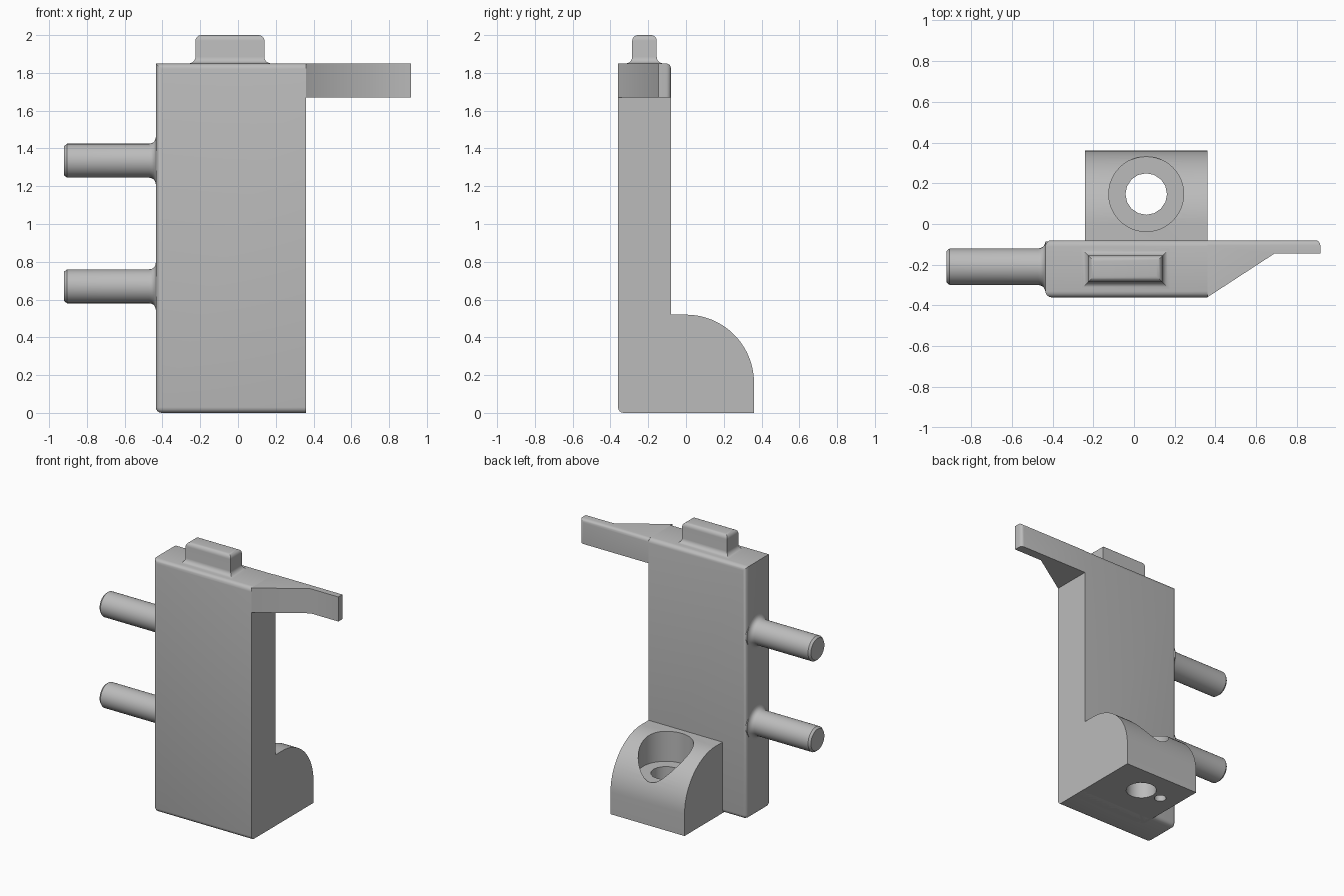
import bpy, bmesh, math
from mathutils import Matrix

cube = bpy.data.objects.get("Cube")
if cube:
    bpy.data.objects.remove(cube, do_unlink=True)

GREY = (0.5, 0.5, 0.5, 1)
grey = bpy.data.materials.new("plain grey")
grey.use_nodes = True
grey.diffuse_color = GREY
grey.node_tree.nodes["Principled BSDF"].inputs["Base Color"].default_value = GREY


def finish(name, bm, angle=35):
    bmesh.ops.recalc_face_normals(bm, faces=bm.faces)
    mesh = bpy.data.meshes.new(name)
    bm.to_mesh(mesh)
    bm.free()
    mesh.materials.append(grey)
    obj = bpy.data.objects.new(name, mesh)
    bpy.context.collection.objects.link(obj)
    smooth(obj, angle)
    return obj


def smooth(obj, angle=35):
    bpy.ops.object.select_all(action='DESELECT')
    obj.select_set(True)
    bpy.context.view_layer.objects.active = obj
    bpy.ops.object.shade_smooth_by_angle(angle=math.radians(angle))


def loft(rings):
    """Skin a list of closed rings and cap both ends."""
    bm = bmesh.new()
    loops = [[bm.verts.new(p) for p in ring] for ring in rings]
    n = len(loops[0])
    for a, b in zip(loops, loops[1:]):
        for i in range(n):
            j = (i + 1) % n
            bm.faces.new((a[i], a[j], b[j], b[i]))
    bm.faces.new(loops[0][::-1])
    bm.faces.new(loops[-1])
    return bm


def round_edges(bm, rule, radius):
    edges = [e for e in bm.edges if rule(*[v.co for v in e.verts])]
    bmesh.ops.bevel(bm, geom=edges, offset=radius, segments=4, profile=0.5,
                    affect='EDGES')


def arc(radius, start, end, steps):
    for i in range(steps + 1):
        t = math.radians(start + (end - start) * i / steps)
        yield radius * math.cos(t), radius * math.sin(t)


X0, X1 = -0.435, 0.36       # body sides
FRONT, BACK = -0.36, -0.08  # body front and back
TOP = 1.85

# Main upright block, rounded everywhere but its +x side and its -x top edge
plan = [(X0, FRONT), (X1, FRONT), (X1, BACK), (X0, BACK)]
body = loft([[(x, y, z) for x, y in plan] for z in (0, TOP)])


def rounded(a, b):
    on_plain_side = min(a.x, b.x) > X1 - 0.01
    on_side_top = max(a.x, b.x) < X0 + 0.01 and min(a.z, b.z) > TOP - 0.01
    return not (on_plain_side or on_side_top)


round_edges(body, rounded, 0.03)
finish("body", body)

# Tapered side arm with a rounded back top edge and tip
plan = [(X1, FRONT), (0.69, -0.145), (0.915, -0.145), (0.915, BACK), (X1, BACK)]
arm = loft([[(x, y, z) for x, y in plan] for z in (1.67, TOP)])
round_edges(arm, lambda a, b: min(a.y, b.y) > BACK - 0.01
            and (min(a.z, b.z) > TOP - 0.01 or min(a.x, b.x) > 0.9), 0.025)
finish("side_arm", arm)

# Top tab: flared foot, straight walls, rounded crown
profile = [(0.035 - x, TOP + 0.035 - z) for x, z in arc(0.035, 90, 0, 5)]
profile = [(0.035 - c, TOP + 0.035 - s) for c, s in arc(0.035, 90, 0, 5)]
profile = [(0.035 - s, TOP + 0.035 - c) for c, s in arc(0.035, 0, 90, 5)]
profile += [(c - 0.03, 1.97 + s) for c, s in arc(0.03, 0, 90, 5)]
tab = loft([[(-0.225 - d, -0.285 - d, z), (0.14 + d, -0.285 - d, z),
             (0.14 + d, -0.155 + d, z), (-0.225 - d, -0.155 + d, z)]
            for d, z in profile])
finish("top_tab", tab)

# Two side pegs, filleted into the body
profile = [(X0 + 0.02, 0.125)]
profile += [(X0 - 0.035 + c, 0.125 - s) for c, s in arc(0.035, 0, 90, 5)]
profile += [(-0.905, 0.09), (-0.92, 0.078)]
for name, height in (("lower_peg", 0.67), ("upper_peg", 1.335)):
    peg = loft([[(x, -0.21 + c, height + s)
                 for c, s in list(arc(r, 0, 360, 32))[:-1]] for x, r in profile])
    finish(name, peg)

# Quarter-round foot behind the body
side = [(-0.2, 0), (-0.2, 0.52)]
side += [(s, 0.16 + c) for c, s in arc(0.36, 0, 90, 20)]
side += [(0.36, 0)]
foot = finish("foot", loft([[(x, y, z) for y, z in side] for x in (-0.24, X1)]))


# Counterbore, through hole and blind pin hole in the foot
def drill(x, y, radius, z0, z1, sides):
    bm = bmesh.new()
    bmesh.ops.create_cone(bm, cap_ends=True, segments=sides, radius1=radius,
                          radius2=radius, depth=z1 - z0,
                          matrix=Matrix.Translation((x, y, (z0 + z1) / 2)))
    cutter = finish("hole_cutter", bm)
    cutter.hide_render = True
    bpy.context.view_layer.objects.active = foot
    mod = foot.modifiers.new("hole", 'BOOLEAN')
    mod.operation = 'DIFFERENCE'
    mod.solver = 'EXACT'
    mod.object = cutter
    foot.modifiers.move(len(foot.modifiers) - 1, 0)
    bpy.ops.object.modifier_apply(modifier=mod.name)
    bpy.data.objects.remove(cutter, do_unlink=True)


drill(0.06, 0.147, 0.184, 0.3, 0.8, 48)
drill(0.06, 0.147, 0.102, -0.2, 0.5, 16)
drill(-0.105, 0.147, 0.04, -0.2, 0.15, 16)
smooth(foot)
